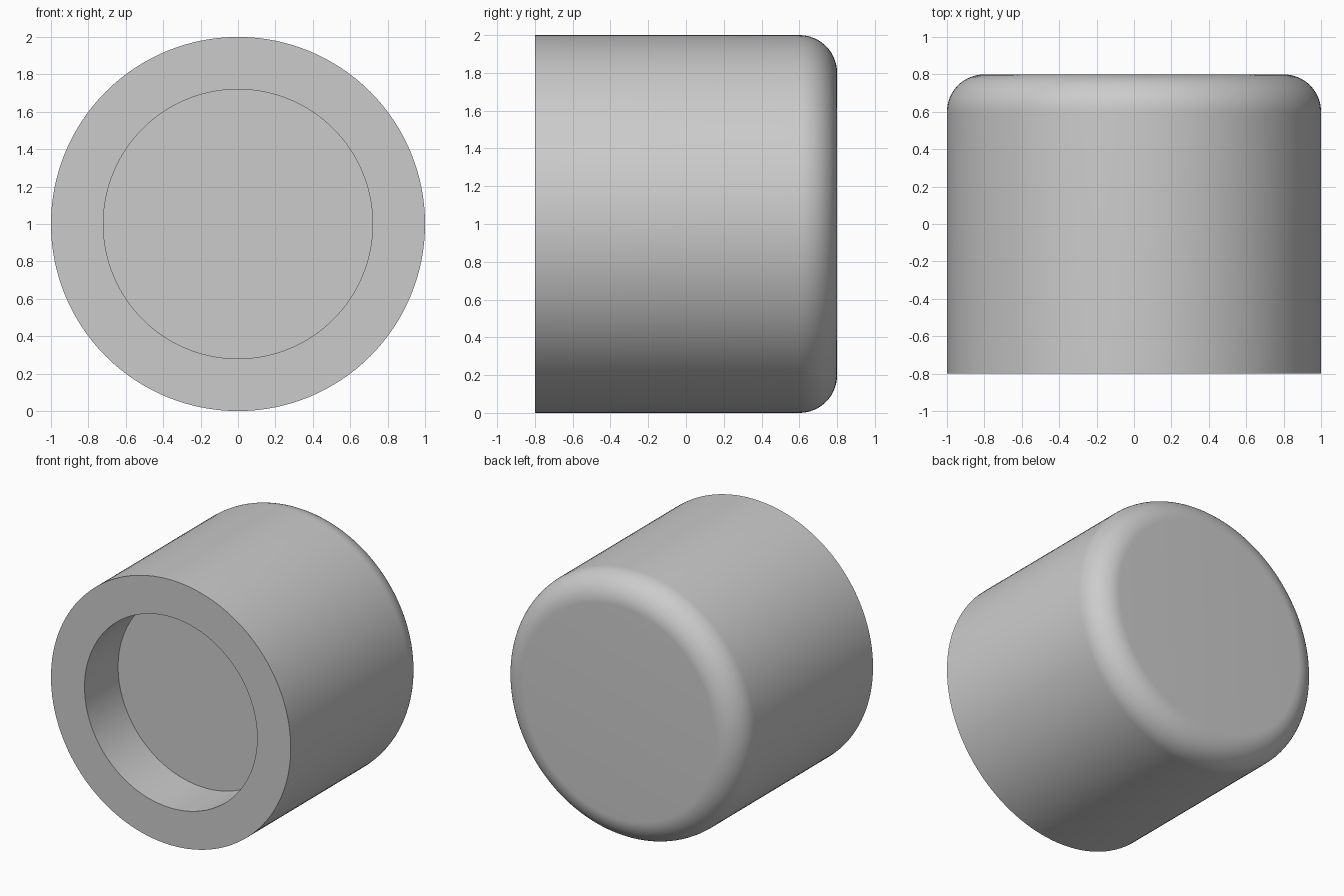
import bpy, bmesh
from math import sin, cos, pi, radians
from mathutils import Matrix, Vector

cube = bpy.data.objects.get("Cube")
if cube:
    bpy.data.objects.remove(cube)

RADIUS, FRONT, BACK = 1.0, -0.8, 0.8
FILLET, HOLE_RADIUS, HOLE_DEPTH = 0.2, 0.72, 0.4
SEGMENTS, FILLET_STEPS = 128, 16

grey = bpy.data.materials.new("light grey")
grey.use_nodes = True
colour = (0.6, 0.6, 0.6, 1)
grey.diffuse_color = colour
grey.node_tree.nodes["Principled BSDF"].inputs["Base Color"].default_value = colour

# Profile as (radius, y): recess floor, recess wall, flat rim, side, rounded back edge
profile = [(HOLE_RADIUS, FRONT + HOLE_DEPTH), (HOLE_RADIUS, FRONT), (RADIUS, FRONT)]
for i in range(FILLET_STEPS + 1):
    a = pi / 2 * i / FILLET_STEPS
    profile.append((RADIUS - FILLET + FILLET * cos(a), BACK - FILLET + FILLET * sin(a)))

# Turn the profile around the horizontal axis
bm = bmesh.new()
rings = []
for r, y in profile:
    angles = [2 * pi * k / SEGMENTS for k in range(SEGMENTS)]
    rings.append([bm.verts.new((r * cos(a), y, RADIUS + r * sin(a))) for a in angles])
for near, far in zip(rings, rings[1:]):
    for k in range(SEGMENTS):
        n = (k + 1) % SEGMENTS
        bm.faces.new((near[k], near[n], far[n], far[k]))

# Flat recess floor and flat back
bm.faces.new(rings[0])
bm.faces.new(rings[-1])
bmesh.ops.recalc_face_normals(bm, faces=bm.faces)

mesh = bpy.data.meshes.new("cap_body")
bm.to_mesh(mesh)
bm.free()
mesh.materials.append(grey)
body = bpy.data.objects.new("cap_body", mesh)
bpy.context.collection.objects.link(body)

# Smooth the round surfaces, keep the rim and recess edges sharp
bpy.ops.object.select_all(action="DESELECT")
body.select_set(True)
bpy.context.view_layer.objects.active = body
bpy.ops.object.shade_smooth_by_angle(angle=radians(30))
